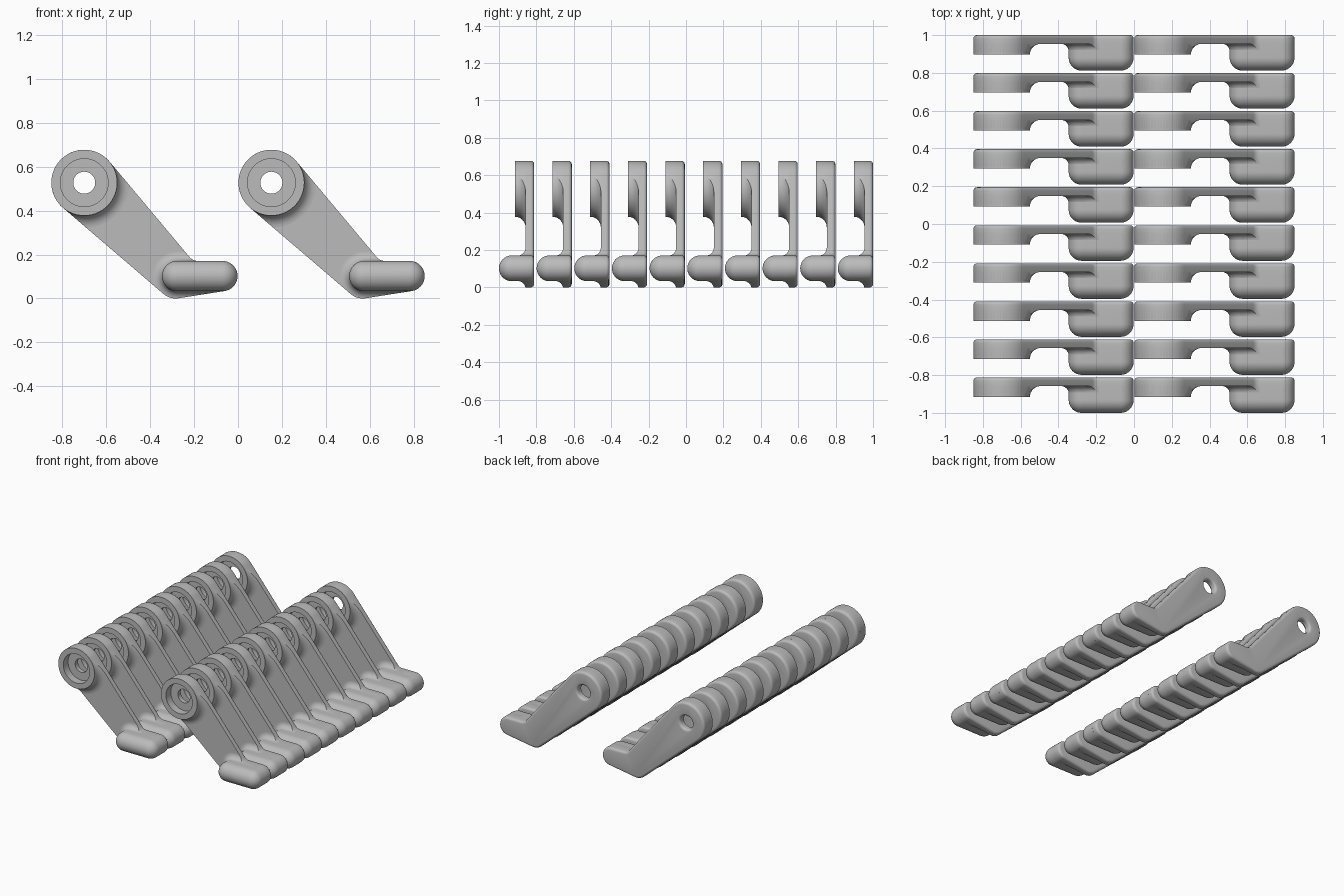
import bpy, bmesh
from math import sin, cos, pi, radians

cube = bpy.data.objects.get("Cube")
if cube:
    bpy.data.objects.remove(cube, do_unlink=True)

grey = bpy.data.materials.new("plain grey")
grey.use_nodes = True
grey.diffuse_color = (0.5, 0.5, 0.5, 1)
grey.node_tree.nodes["Principled BSDF"].inputs["Base Color"].default_value = (0.5, 0.5, 0.5, 1)

# Main dimensions of one lever (back face on y = 0)
BOSS = (-0.70, 0.527)
BOSS_R, BORE_R, HOLE_R, BOSS_DEPTH = 0.15, 0.109, 0.05, 0.103
PLATE = 0.046
PEDAL = (-0.174, 0.102)
PEDAL_HALF, PEDAL_R, PEDAL_DEPTH = 0.103, 0.069, 0.188


def arc(cx, cz, r, start, end, steps):
    angles = [radians(start + (end - start) * i / steps) for i in range(steps + 1)]
    return [(cx + r * cos(a), cz + r * sin(a)) for a in angles]


def stadium(centre, half, r, y, steps=28):
    """Ring of points: a circle when half is zero, else a slot shape."""
    cx, cz = centre
    pts = arc(cx + half, cz, r, -90, 90, steps) + arc(cx - half, cz, r, 90, 270, steps)
    if half == 0:
        pts = arc(cx, cz, r, 0, 360, 2 * steps)[:-1]
    return [(x, y, z) for x, z in pts]


def loft(name, rings, closed=False, bevel_back=0):
    bm = bmesh.new()
    loops = [[bm.verts.new(p) for p in ring] for ring in rings]
    pairs = list(zip(loops, loops[1:]))
    if closed:
        pairs.append((loops[-1], loops[0]))
    else:
        bm.faces.new(loops[0])
        bm.faces.new(loops[-1])
    for a, b in pairs:
        for i in range(len(a)):
            j = (i + 1) % len(a)
            bm.faces.new((a[i], a[j], b[j], b[i]))
    bmesh.ops.recalc_face_normals(bm, faces=bm.faces)
    if bevel_back:
        rim = [e for e in bm.edges if all(abs(v.co.y) < 1e-6 for v in e.verts)]
        bmesh.ops.bevel(bm, geom=rim, offset=bevel_back, segments=4, profile=0.5, affect='EDGES')
    mesh = bpy.data.meshes.new(name)
    bm.to_mesh(mesh)
    bm.free()
    obj = bpy.data.objects.new(name, mesh)
    bpy.context.scene.collection.objects.link(obj)
    return obj


def boolean(obj, other, operation):
    mod = obj.modifiers.new(operation.lower(), 'BOOLEAN')
    mod.object, mod.operation, mod.solver = other, operation, 'EXACT'
    other.hide_render = True


# Side outline: round head, heel, pedal end and the inner corner
outline = arc(*BOSS, BOSS_R, 40, 229.4, 36)
outline += arc(-0.284, 0.085, 0.085, 229.4, 279, 10)
outline += arc(PEDAL[0] + PEDAL_HALF, PEDAL[1], PEDAL_R, 279, 450, 20)
top = PEDAL[1] + PEDAL_R
corner, leg = (-0.206, top), 0.022
for i in range(7):
    t = i / 6
    a, b = (1 - t) ** 2, t ** 2
    outline.append((corner[0] + a * leg - b * leg * cos(radians(50)),
                    corner[1] + b * leg * sin(radians(50))))


def slab(name, back, front, bevel=0):
    return loft(name, [[(x, y, z) for x, z in outline] for y in (back, front)], bevel_back=bevel)


# Flat arm with a flared hole
plate = slab("arm_plate", 0, -PLATE, 0.018)
flare = 0.018
hole_rings = [stadium(BOSS, 0, HOLE_R, -0.2)]
for i in range(6):
    a = i / 5 * pi / 2
    hole_rings.append(stadium(BOSS, 0, HOLE_R + flare * (1 - cos(a)), -flare * (1 - sin(a))))
hole_rings.append(stadium(BOSS, 0, HOLE_R + flare, 0.02))
hole_cutter = loft("hole_cutter", hole_rings)
boolean(plate, hole_cutter, 'DIFFERENCE')

# Raised ring around the hole
boss = loft("boss_ring", [stadium(BOSS, 0, r, y) for r, y in (
    (BOSS_R, -PLATE + 0.006), (BOSS_R, -BOSS_DEPTH),
    (BORE_R, -BOSS_DEPTH), (BORE_R, -PLATE + 0.006))], closed=True)

# Pedal with a fully rounded front
pedal_rings = [stadium(PEDAL, PEDAL_HALF, PEDAL_R, -PLATE + 0.002)]
for i in range(11):
    a = i / 10 * radians(88)
    pedal_rings.append(stadium(PEDAL, PEDAL_HALF, PEDAL_R * cos(a),
                               -PEDAL_DEPTH + PEDAL_R * (1 - sin(a))))
pedal = loft("pedal", pedal_rings)


# Concave fillets onto the arm, trimmed to its outline
def fillet(name, centre, half, r, size):
    rings = [stadium(centre, half, r - 0.012, -PLATE + 0.01)]
    rings.append(stadium(centre, half, r - 0.012, -PLATE - size))
    for i in range(9):
        a = i / 8 * pi / 2
        rings.append(stadium(centre, half, r - 0.001 + size * (1 - cos(a)),
                             -PLATE - size * (1 - sin(a))))
    rings.append(stadium(centre, half, r + size, -PLATE + 0.01))
    obj = loft(name, rings, closed=True)
    boolean(obj, trimmer, 'INTERSECT')
    return obj


trimmer = slab("fillet_trimmer", 0.02, -0.25)
boss_fillet = fillet("boss_fillet", BOSS, 0, BOSS_R, BOSS_DEPTH - PLATE)
pedal_fillet = fillet("pedal_fillet", PEDAL, PEDAL_HALF, PEDAL_R, 0.042)

# Merge the parts into one lever mesh
parts = [plate, boss, pedal, boss_fillet, pedal_fillet]
graph = bpy.context.evaluated_depsgraph_get()
bm = bmesh.new()
for part in parts:
    mesh = bpy.data.meshes.new_from_object(part.evaluated_get(graph))
    bm.from_mesh(mesh)
    bpy.data.meshes.remove(mesh)
for f in bm.faces:
    f.material_index = 0
lever_mesh = bpy.data.meshes.new("lever")
bm.to_mesh(lever_mesh)
bm.free()
lever_mesh.materials.clear()
lever_mesh.materials.append(grey)
for obj in parts + [hole_cutter, trimmer]:
    bpy.data.objects.remove(obj, do_unlink=True)

# Two columns of ten levers
PITCH = (2 - PEDAL_DEPTH) / 9
for column, x in (("left", 0.852), ("right", 0)):
    for row in range(10):
        lever = bpy.data.objects.new(f"{column}_lever_{row + 1}", lever_mesh)
        lever.location = (x, 1 - row * PITCH, 0)
        bpy.context.scene.collection.objects.link(lever)

# Smooth the shared mesh, keeping hard edges
bpy.ops.object.select_all(action='DESELECT')
lever.select_set(True)
bpy.context.view_layer.objects.active = lever
bpy.ops.object.shade_smooth_by_angle(angle=radians(35))
